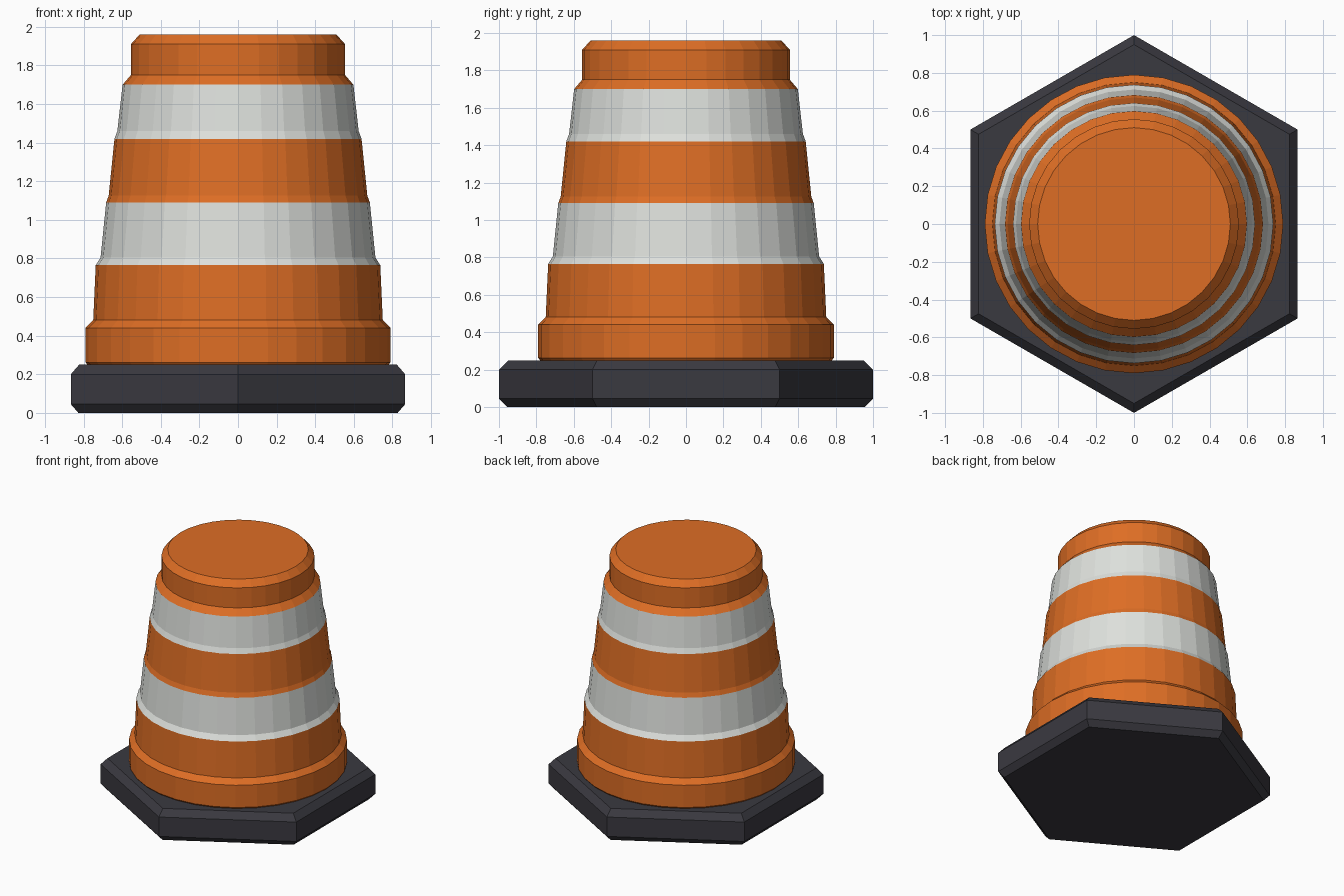
import bpy
import bmesh
from math import cos, sin, pi

cube = bpy.data.objects.get("Cube")
if cube:
    bpy.data.objects.remove(cube, do_unlink=True)


def make_material(name, colour):
    mat = bpy.data.materials.new(name)
    mat.use_nodes = True
    mat.diffuse_color = (*colour, 1)
    bsdf = mat.node_tree.nodes["Principled BSDF"]
    bsdf.inputs["Base Color"].default_value = (*colour, 1)
    bsdf.inputs["Roughness"].default_value = 0.7
    return mat


orange = make_material("orange plastic", (0.73, 0.155, 0.018))
white = make_material("white band", (0.73, 0.75, 0.72))
black = make_material("dark rubber", (0.042, 0.041, 0.051))


def lathe(name, profile, sides, materials, band_rule=lambda z: 0):
    """Flat-faced solid of revolution from (radius, height) points, capped at both ends."""
    bm = bmesh.new()
    rings = []
    for radius, z in profile:
        angles = [pi / 2 + 2 * pi * i / sides for i in range(sides)]
        rings.append([bm.verts.new((radius * cos(a), radius * sin(a), z)) for a in angles])
    for low, high in zip(rings, rings[1:]):
        for i in range(sides):
            j = (i + 1) % sides
            bm.faces.new((low[i], low[j], high[j], high[i]))
    bm.faces.new(rings[0][::-1])
    bm.faces.new(rings[-1])
    for face in bm.faces:
        face.material_index = band_rule(face.calc_center_median().z)
    mesh = bpy.data.meshes.new(name)
    bm.to_mesh(mesh)
    bm.free()
    for mat in materials:
        mesh.materials.append(mat)
    obj = bpy.data.objects.new(name, mesh)
    bpy.context.collection.objects.link(obj)
    return obj


# Hexagonal rubber foot with chamfered rims
lathe("base", [(0.955, 0), (1, 0.045), (1, 0.2), (0.95, 0.25)], 6, [black])

# Stepped barrel: collar, tapering tiers, cap
barrel_profile = [
    (0.78, 0.25), (0.79, 0.262), (0.79, 0.44), (0.75, 0.48),
    (0.737, 0.765), (0.712, 0.805),
    (0.683, 1.09), (0.67, 1.125),
    (0.64, 1.42), (0.625, 1.46),
    (0.598, 1.70), (0.555, 1.75),
    (0.555, 1.91), (0.51, 1.96),
]


def stripe(z):
    return int(0.765 < z < 1.09 or 1.42 < z < 1.70)


lathe("barrel", barrel_profile, 32, [orange, white], stripe)
